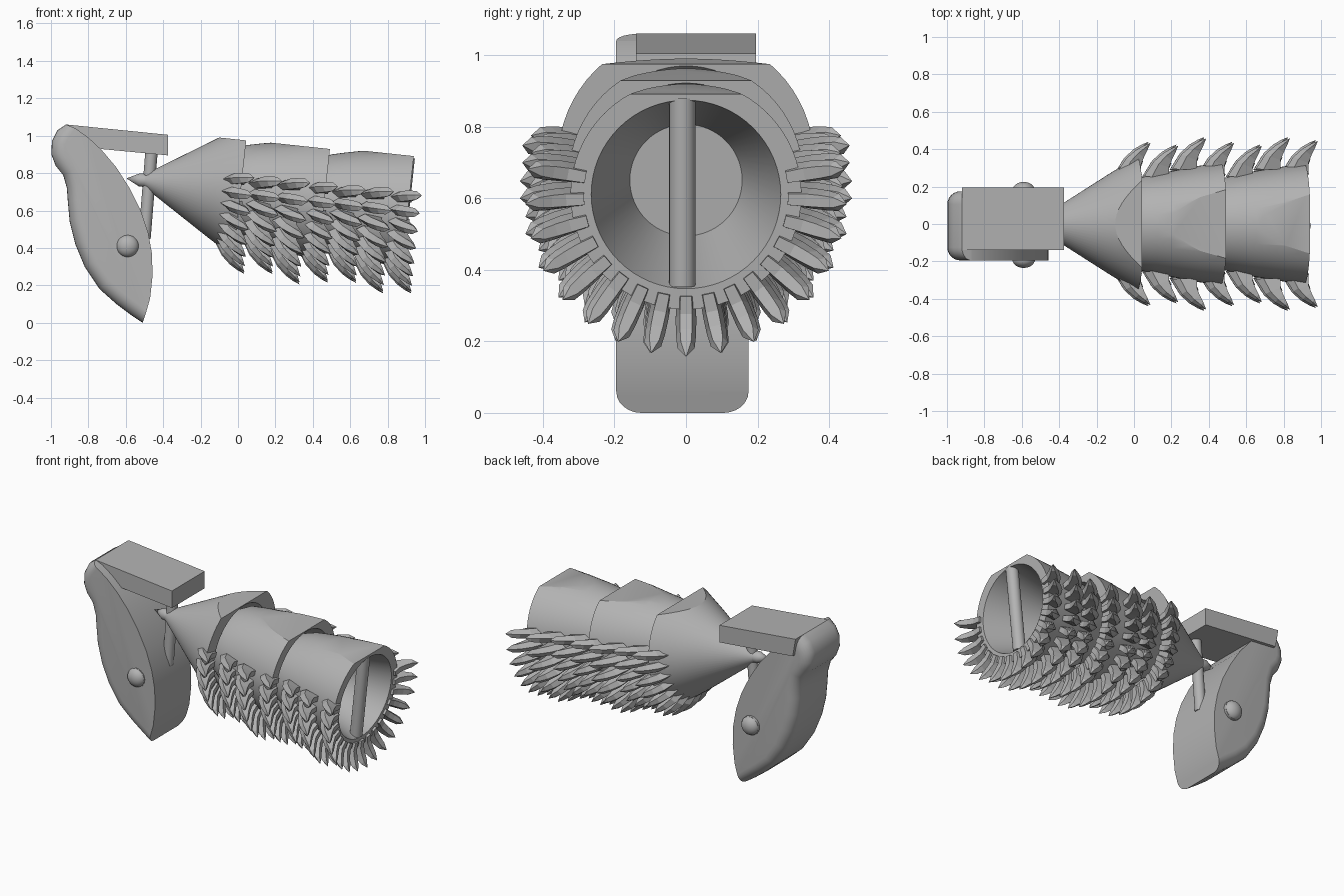
import bpy, bmesh, math
from mathutils import Matrix, Vector

if "Cube" in bpy.data.objects:
    bpy.data.objects.remove(bpy.data.objects["Cube"], do_unlink=True)

grey = bpy.data.materials.new("plain grey")
grey.use_nodes = True
COLOUR = (0.45, 0.45, 0.45, 1)
grey.diffuse_color = COLOUR
grey.node_tree.nodes["Principled BSDF"].inputs["Base Color"].default_value = COLOUR

# The segmented tube lies along a slightly drooping axis
TILT = Matrix.Translation((0, 0, 0.708)) @ Matrix.Rotation(math.atan(0.107), 4, 'Y')


def finish(bm, name, smooth=35, matrix=None):
    if matrix:
        bm.transform(matrix)
    bmesh.ops.recalc_face_normals(bm, faces=bm.faces)
    mesh = bpy.data.meshes.new(name)
    bm.to_mesh(mesh)
    bm.free()
    mesh.materials.append(grey)
    obj = bpy.data.objects.new(name, mesh)
    bpy.context.collection.objects.link(obj)
    if smooth:
        bpy.ops.object.select_all(action='DESELECT')
        obj.select_set(True)
        bpy.context.view_layer.objects.active = obj
        bpy.ops.object.shade_smooth_by_angle(angle=math.radians(smooth))
    return obj


def prism(points, y0, y1):
    """Extrude an x-z outline between two y positions."""
    bm = bmesh.new()
    face = bm.faces.new([bm.verts.new((x, y0, z)) for x, z in points])
    moved = bmesh.ops.extrude_face_region(bm, geom=[face], use_keep_orig=True)["geom"]
    for v in moved:
        if isinstance(v, bmesh.types.BMVert):
            v.co.y = y1
    bmesh.ops.recalc_face_normals(bm, faces=bm.faces)
    return bm


def rod(name, a, b, radius, matrix=None):
    a, b = Vector(a), Vector(b)
    bm = bmesh.new()
    bmesh.ops.create_cone(bm, cap_ends=True, segments=24, radius1=radius, radius2=radius,
                          depth=(b - a).length)
    bm.transform(Matrix.Translation((a + b) / 2) @ (b - a).to_track_quat('Z', 'Y').to_matrix().to_4x4())
    return finish(bm, name, matrix=matrix)


def cup(name, profile, flat_height):
    """Lathe an (axis, radius) profile, then slice a flat along the top."""
    bm = bmesh.new()
    verts = [bm.verts.new((s, 0, r)) for s, r in profile]
    edges = [bm.edges.new(pair) for pair in zip(verts, verts[1:])]
    bmesh.ops.spin(bm, geom=verts + edges, cent=(0, 0, 0), axis=(1, 0, 0),
                   angle=math.tau, steps=64, use_merge=True)
    bmesh.ops.remove_doubles(bm, verts=bm.verts, dist=0.0002)
    cut = bmesh.ops.bisect_plane(bm, geom=bm.verts[:] + bm.edges[:] + bm.faces[:],
                                 plane_co=(0, 0, flat_height), plane_no=(0, 0, 1), clear_outer=True)
    rim = [e for e in cut["geom_cut"] if isinstance(e, bmesh.types.BMEdge)]
    bmesh.ops.edgenet_fill(bm, edges=rim)
    return finish(bm, name, 25, TILT)


# Curved grip body with a rounded back
back = [(-0.51, 0), (-0.57, 0.04), (-0.65, 0.1), (-0.74, 0.18), (-0.82, 0.3), (-0.87, 0.42),
        (-0.9, 0.54), (-0.91, 0.65), (-0.915, 0.72), (-0.935, 0.79), (-0.975, 0.84),
        (-0.998, 0.9), (-0.995, 0.97), (-0.965, 1.03), (-0.92, 1.06)]
front = [(-0.87, 1.04), (-0.8, 0.99), (-0.73, 0.925), (-0.65, 0.83), (-0.58, 0.72), (-0.52, 0.6),
         (-0.48, 0.48), (-0.46, 0.37), (-0.457, 0.25), (-0.47, 0.13), (-0.49, 0.06)]
bm = prism(back + front, -0.195, 0.175)
back_set = {(round(x, 3), round(z, 3)) for x, z in back}
on_back = lambda v: (round(v.co.x, 3), round(v.co.z, 3)) in back_set
side_edges = [e for e in bm.edges if all(map(on_back, e.verts))
              and abs(e.verts[0].co.y - e.verts[1].co.y) < 0.01]
bmesh.ops.bevel(bm, geom=side_edges, offset=0.07, segments=6, profile=0.5,
                affect='EDGES', clamp_overlap=False)
finish(bm, "grip_body", 40)

# Top plate, hanging rod and cross pin
finish(prism([(-0.92, 1.06), (-0.375, 1.005), (-0.375, 0.895), (-0.9, 0.945)], -0.14, 0.195),
       "top_plate", 0)
rod("hanging_rod", (-0.462, 0, 0.92), (-0.5, 0, 0.45), 0.033)
rod("cross_pin", (-0.59, -0.2, 0.41), (-0.59, 0.19, 0.41), 0.06)
for side, y in (("right", -0.19), ("left", 0.18)):
    bm = bmesh.new()
    bmesh.ops.create_uvsphere(bm, u_segments=24, v_segments=16, radius=0.06)
    bm.transform(Matrix.Translation((-0.59, y, 0.41)) @ Matrix.Diagonal((1, 0.75, 1, 1)))
    finish(bm, "pin_head_" + side, 60)

# Nested hollow tube segments
cup("nose_segment", [(-0.6, 0), (-0.53, 0.035), (-0.5, 0.036), (-0.13, 0.27), (0.015, 0.358),
                     (0.015, 0.265), (-0.2, 0.13), (-0.2, 0)], 0.27)
cup("middle_segment", [(-0.1, 0), (-0.1, 0.17), (0.02, 0.245), (0.1, 0.263), (0.18, 0.278),
                       (0.33, 0.308), (0.465, 0.328), (0.465, 0.265), (0.15, 0.157), (0.15, 0)], 0.272)
cup("end_segment", [(0.35, 0), (0.35, 0.19), (0.48, 0.245), (0.55, 0.262), (0.63, 0.279),
                    (0.78, 0.304), (0.915, 0.323), (0.915, 0.265), (0.54, 0.157), (0.54, 0)], 0.282)
rod("opening_bar", (0.885, -0.01, -0.26), (0.885, -0.01, 0.27), 0.037, TILT)

# Curved claws: outer ridge, inner edge (along axis, radial from tip) and half width
STATIONS = [((-0.18, -0.165), (-0.05, -0.165), 0.026), ((-0.13, -0.085), (-0.05, -0.115), 0.029),
            ((-0.08, -0.04), (-0.035, -0.075), 0.028), ((-0.035, -0.014), (-0.018, -0.04), 0.024)]


def add_claw(bm, tip_s, tip_r, angle):
    turn = Matrix.Rotation(angle, 4, 'X')
    place = lambda s, r, w: bm.verts.new(turn @ Vector((tip_s + s, w, tip_r + r)))
    rings = []
    for (so, ro), (si, ri), w in STATIONS:
        sm, rm = so + (si - so) * 0.3, ro + (ri - ro) * 0.3
        rings.append([place(so, ro, 0), place(sm, rm, w), place(si, ri, w * 0.6),
                      place(si, ri, -w * 0.6), place(sm, rm, -w)])
    bm.faces.new(rings[0])
    for a, b in zip(rings, rings[1:]):
        for i in range(5):
            j = (i + 1) % 5
            bm.faces.new((a[i], a[j], b[j], b[i]))
    tip = place(0, 0, 0)
    for i in range(5):
        bm.faces.new((rings[-1][i], rings[-1][(i + 1) % 5], tip))


# Seven claw rows around the lower half of the tube
CLAWS = 17
for row, reach in enumerate((0.44, 0.425, 0.465, 0.44, 0.425, 0.465, 0.45)):
    bm = bmesh.new()
    for k in range(CLAWS):
        add_claw(bm, 0.08 + row * 0.15, reach, math.radians(80 + 200 * k / (CLAWS - 1)))
    finish(bm, "claw_row_%d" % (row + 1), 0, TILT)
